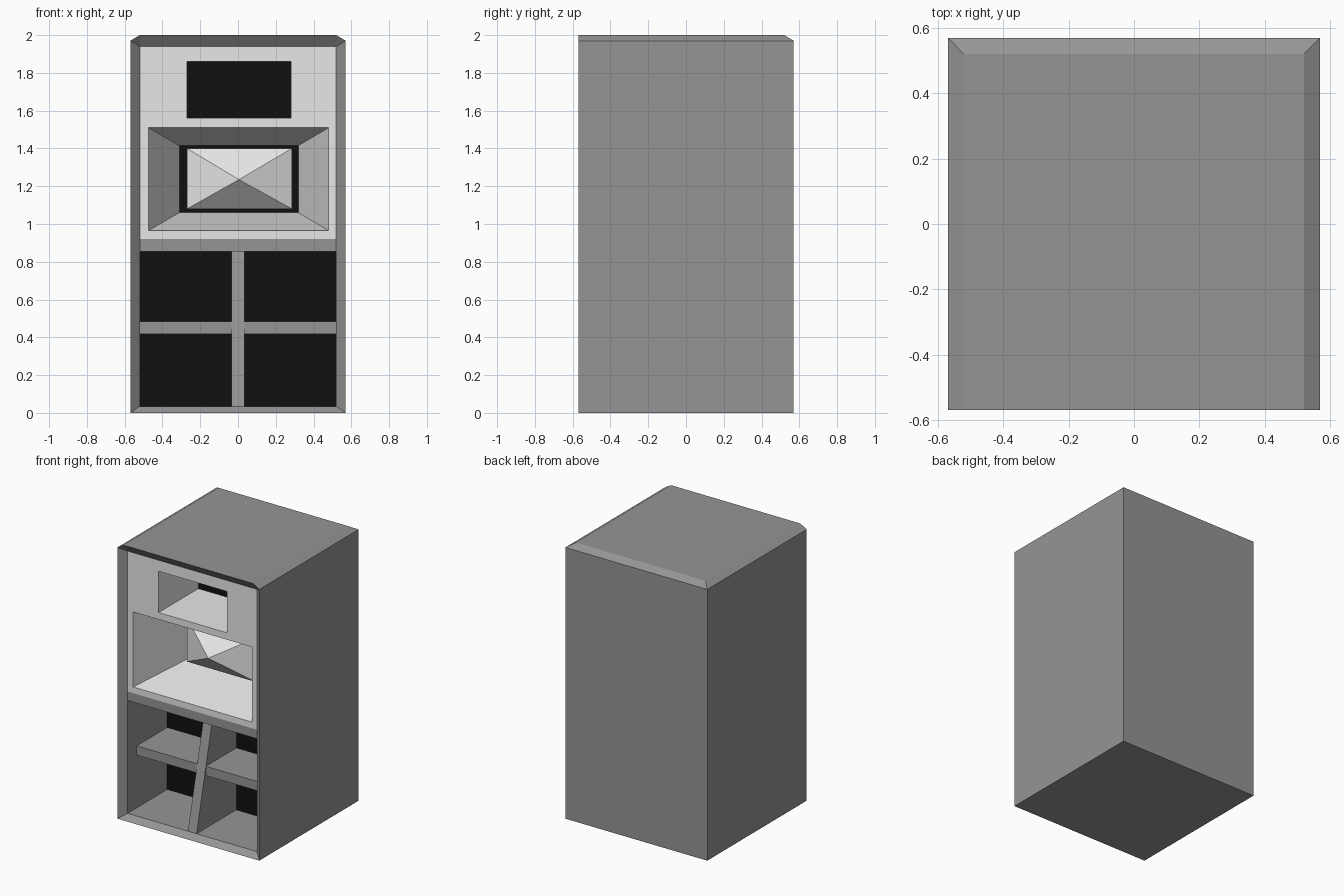
import bpy
import bmesh

default = bpy.data.objects.get("Cube")
if default:
    bpy.data.objects.remove(default, do_unlink=True)


def make_material(name, value):
    mat = bpy.data.materials.new(name)
    mat.use_nodes = True
    color = (value, value, value, 1)
    mat.diffuse_color = color
    mat.node_tree.nodes["Principled BSDF"].inputs["Base Color"].default_value = color
    return mat


GRAY = make_material("cabinet gray", 0.3)
LIGHT = make_material("baffle light gray", 0.8)
BLACK = make_material("back panel black", 0.005)

HALF = 0.57      # outer half width and depth
IN = 0.52        # inner half width
FRONT = -0.525   # plane of the baffle
BACK = -0.07     # plane of the black rear panel
LOW, HIGH = 0.035, 1.94


def add_object(name, bm, *mats):
    mesh = bpy.data.meshes.new(name)
    bm.to_mesh(mesh)
    bm.free()
    for mat in mats:
        mesh.materials.append(mat)
    obj = bpy.data.objects.new(name, mesh)
    bpy.context.scene.collection.objects.link(obj)
    return obj


def rect(x0, x1, z0, z1, y_low, y_high=None):
    """Upright rectangle, counter-clockwise from the front; may lean in y."""
    y_high = y_low if y_high is None else y_high
    return [(x0, y_low, z0), (x1, y_low, z0), (x1, y_high, z1), (x0, y_high, z1)]


def bridge(bm, a, b):
    for i in range(4):
        j = (i + 1) % 4
        bm.faces.new((a[i], a[j], b[j], b[i]))


def loft(name, rects, mat, cap=False, apex=None):
    """Skin a row of rectangles, ending in a flat cap, a point or an opening."""
    bm = bmesh.new()
    rings = [[bm.verts.new(p) for p in r] for r in rects]
    for a, b in zip(rings, rings[1:]):
        bridge(bm, a, b)
    last = rings[-1]
    if cap:
        bm.faces.new(last)
    if apex:
        tip = bm.verts.new(apex)
        for i in range(4):
            bm.faces.new((last[i], last[(i + 1) % 4], tip))
    return add_object(name, bm, mat)


# Cabinet shell: chamfered top at back and sides, splayed front frame, recess
def plan(hx, y0, y1, z):
    return [(-hx, y0, z), (hx, y0, z), (hx, y1, z), (-hx, y1, z)]


bm = bmesh.new()
base, shoulder, top, mouth, rear = [
    [bm.verts.new(p) for p in pts] for pts in (
        plan(HALF, -HALF, HALF, 0),
        plan(HALF, -HALF, HALF, 1.97),
        plan(IN, -HALF, IN, 2),
        rect(-IN, IN, LOW, HIGH, FRONT),
        rect(-IN, IN, LOW, HIGH, BACK))]
bm.faces.new(base[::-1])
bm.faces.new(top)
for lower, upper in ((base, shoulder), (shoulder, top)):
    for i in (1, 2, 3):
        j = (i + 1) % 4
        bm.faces.new((lower[i], lower[j], upper[j], upper[i]))
bm.faces.new((base[0], base[1], mouth[1], mouth[0]))
bm.faces.new((base[1], shoulder[1], mouth[2], mouth[1]))
bm.faces.new((shoulder[1], top[1], mouth[2]))
bm.faces.new((top[1], top[0], mouth[3], mouth[2]))
bm.faces.new((top[0], shoulder[0], mouth[3]))
bm.faces.new((shoulder[0], base[0], mouth[0], mouth[3]))
bridge(bm, mouth, rear)
bm.faces.new(rear).material_index = 1
add_object("cabinet", bm, GRAY, BLACK)

# Upper baffle with its straight port, lower baffle with its flared horn
SPLIT = 1.535
loft("upper_baffle_and_port", [
    rect(-IN, IN, SPLIT, HIGH, FRONT),
    rect(-0.27, 0.28, 1.56, 1.86, FRONT),
    rect(-0.27, 0.28, 1.56, 1.86, BACK)], LIGHT)
loft("lower_baffle_and_horn", [
    rect(-IN, IN, 0.92, SPLIT, FRONT),
    rect(-0.475, 0.48, 0.965, 1.51, FRONT),
    rect(-0.31, 0.32, 1.06, 1.415, BACK)], LIGHT)

# Pyramid plug in the middle of the horn
plug = (-0.27, 0.285, 1.08, 1.4)
loft("horn_plug", [rect(*plug, BACK), rect(*plug, -0.2)], LIGHT,
     apex=(0.005, -0.35, 1.235))


# Bracing of the lower compartments
def brace(name, x0, x1, z0, z1, y_low, y_high):
    loft(name, [rect(x0, x1, z0, z1, BACK), rect(x0, x1, z0, z1, y_low, y_high)],
         GRAY, cap=True)


WALL = 0.035
brace("baffle_shelf", -IN, IN, 0.855, 0.92, FRONT, FRONT)
brace("leaning_divider", -WALL, WALL, LOW, 0.855, FRONT, -0.33)
brace("right_shelf", -IN, -WALL, 0.418, 0.485, -0.42, -0.42)
brace("left_shelf", WALL, IN, 0.418, 0.485, -0.42, -0.42)
